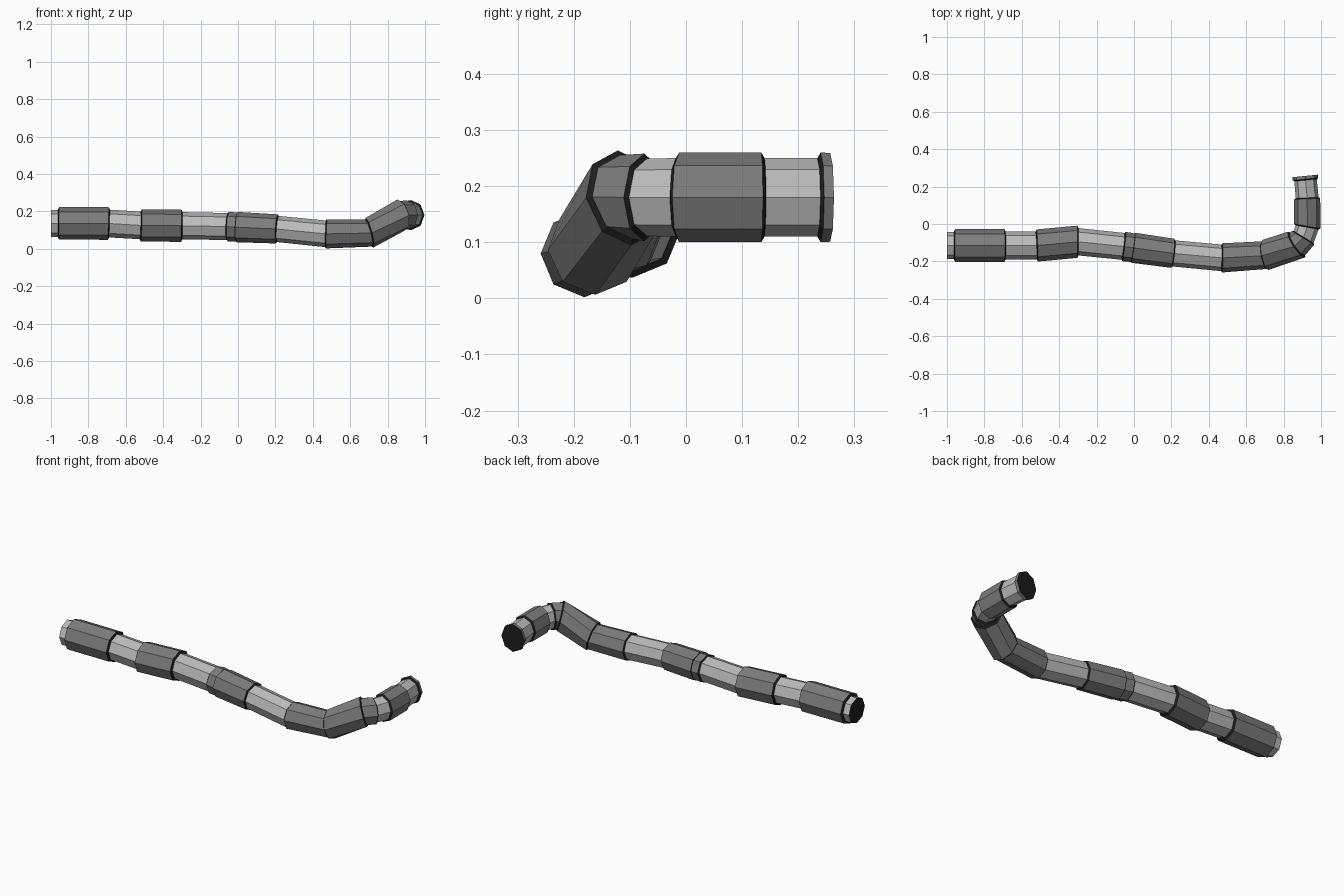
import bpy, bmesh, math
from mathutils import Vector

if "Cube" in bpy.data.objects:
    bpy.data.objects.remove(bpy.data.objects["Cube"])

SIDES = 8

def material(name, v):
    m = bpy.data.materials.new(name)
    m.diffuse_color = (v, v, v, 1)
    m.use_nodes = True
    m.node_tree.nodes["Principled BSDF"].inputs["Base Color"].default_value = m.diffuse_color
    return m

LIGHT, MID, BLACK = 0, 1, 2
mats = [material("light_grey", 0.5), material("mid_grey", 0.2), material("black", 0.012)]

# joints along the hose: centre, radius before, radius after, shade after, sideways squash
joints = [
    ((-1.00, -0.115, 0.136), None, 0.072, LIGHT, 1),
    ((-0.96, -0.115, 0.136), 0.072, 0.087, MID, 1),
    ((-0.69, -0.115, 0.135), 0.087, 0.074, LIGHT, 1),
    ((-0.52, -0.115, 0.125), 0.074, 0.086, MID, 1),
    ((-0.30, -0.095, 0.123), 0.086, 0.073, LIGHT, 1),
    ((-0.055, -0.12, 0.119), 0.072, 0.079, MID, 1),
    ((-0.005, -0.127, 0.116), 0.077, 0.081, MID, 1),
    ((0.21, -0.157, 0.106), 0.078, 0.070, LIGHT, 1),
    ((0.47, -0.181, 0.080), 0.071, 0.078, MID, 1),
    ((0.70, -0.166, 0.085), 0.075, 0.082, MID, 1),
    ((0.872, -0.108, 0.180), 0.087, 0.077, MID, 0.95),
    ((0.905, -0.072, 0.180), 0.078, 0.069, LIGHT, 0.9),
    ((0.926, -0.015, 0.180), 0.070, 0.080, MID, 0.89),
    ((0.926, 0.137, 0.180), 0.080, 0.070, LIGHT, 0.87),
    ((0.917, 0.237, 0.180), 0.070, 0.080, MID, 0.86),
    ((0.915, 0.257, 0.180), 0.079, None, BLACK, 0.86),
]

bm = bmesh.new()
pts = [Vector(j[0]) for j in joints]

def ring(c, t, r, squash):
    side = t.cross(Vector((0, 0, 1))).normalized()
    up = side.cross(t).normalized()
    return [bm.verts.new(c + side * (r * squash * math.cos(a)) + up * (r * math.sin(a)))
            for a in (2 * math.pi * k / SIDES for k in range(SIDES))]

def bridge(a, b, shade):
    for k in range(SIDES):
        n = (k + 1) % SIDES
        bm.faces.new((a[k], a[n], b[n], b[k])).material_index = shade

# tube segments with black stepped collars between them
prev, shade = None, LIGHT
for i, (c, r_in, r_out, after, squash) in enumerate(joints):
    t = Vector()
    if i:
        t += (pts[i] - pts[i - 1]).normalized()
    if i < len(pts) - 1:
        t += (pts[i + 1] - pts[i]).normalized()
    t.normalize()
    first = None
    if r_in:
        first = ring(pts[i] - t * (0.003 if r_out else 0), t, r_in, squash)
        bridge(prev, first, shade)
    if r_out:
        second = ring(pts[i] + t * (0.003 if r_in else 0), t, r_out, squash)
        if first:
            bridge(first, second, BLACK)
    # black end discs
    if not (r_in and r_out):
        bm.faces.new(first or second).material_index = BLACK
    prev, shade = second, after

bmesh.ops.recalc_face_normals(bm, faces=bm.faces[:])
mesh = bpy.data.meshes.new("hose")
bm.to_mesh(mesh)
bm.free()
for m in mats:
    mesh.materials.append(m)
hose = bpy.data.objects.new("bent_hose", mesh)
bpy.context.collection.objects.link(hose)
